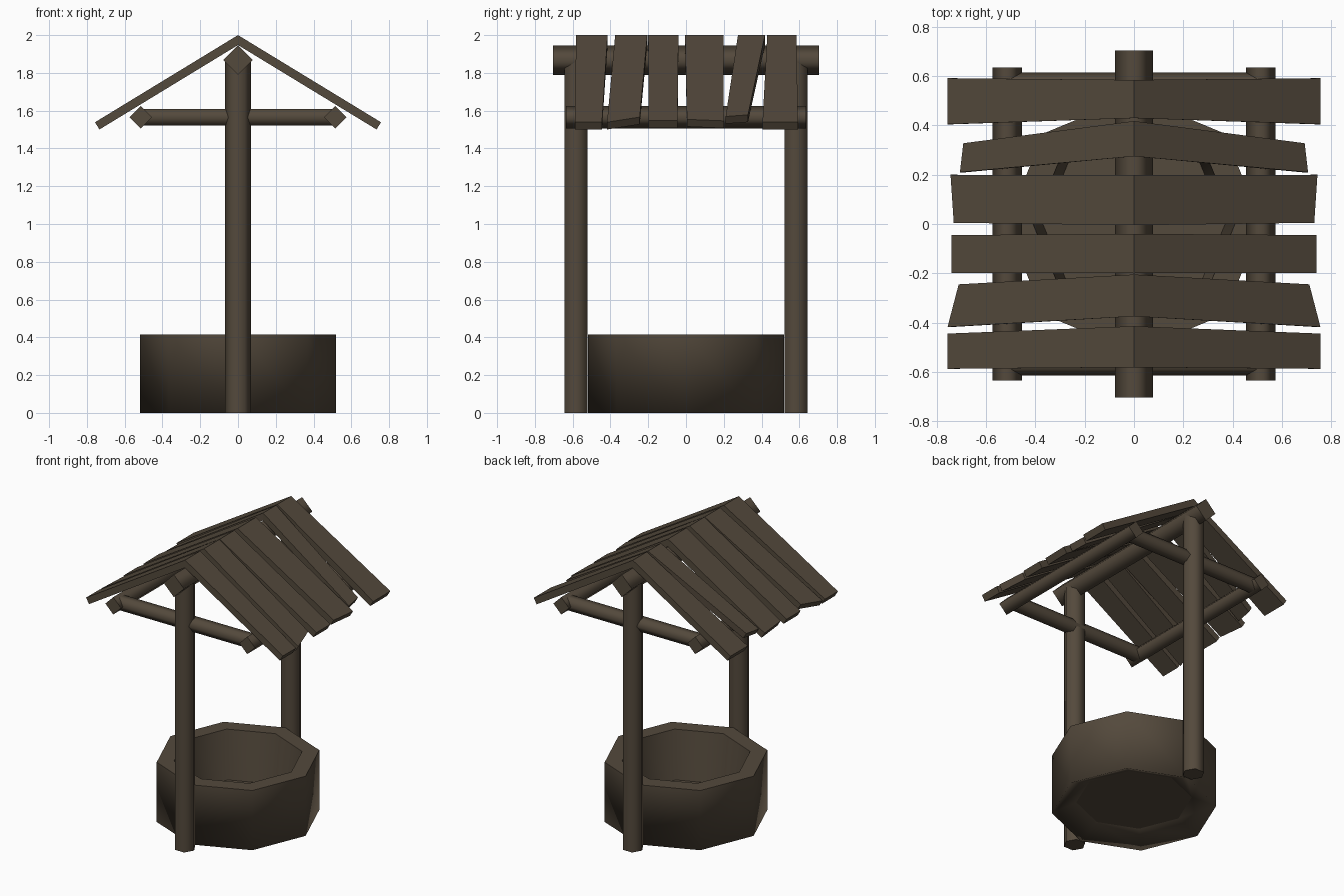
import bpy, bmesh, math
from mathutils import Vector

if "Cube" in bpy.data.objects:
    bpy.data.objects.remove(bpy.data.objects["Cube"])

wood = bpy.data.materials.new("dark_brown_wood")
wood.diffuse_color = (0.088, 0.067, 0.045, 1)
wood.use_nodes = True
wood.node_tree.nodes["Principled BSDF"].inputs["Base Color"].default_value = wood.diffuse_color


def finish(bm, name):
    bmesh.ops.recalc_face_normals(bm, faces=bm.faces)
    me = bpy.data.meshes.new(name)
    bm.to_mesh(me)
    bm.free()
    me.materials.append(wood)
    ob = bpy.data.objects.new(name, me)
    bpy.context.collection.objects.link(ob)
    return ob


def beam(name, start, end, radius, sides, side_dir, turn=0.0):
    """Straight prism with smooth sides and flat end caps."""
    a, b = Vector(start), Vector(end)
    u = Vector(side_dir)
    v = (b - a).normalized().cross(u)
    bm = bmesh.new()
    rings = []
    for p in (a, b):
        rings.append([bm.verts.new(p + radius * (math.cos(t) * u + math.sin(t) * v))
                      for t in (turn + 2 * math.pi * i / sides for i in range(sides))])
    for i in range(sides):
        j = (i + 1) % sides
        f = bm.faces.new((rings[0][i], rings[0][j], rings[1][j], rings[1][i]))
        f.smooth = True
    bm.faces.new(rings[0])
    bm.faces.new(rings[1])
    return finish(bm, name)


def lathe(name, profile, sides, smooth_spans):
    """Revolve a profile of (radius, z); first and last points close as flat discs."""
    bm = bmesh.new()
    rings = [[bm.verts.new((r * math.cos(2 * math.pi * i / sides),
                            r * math.sin(2 * math.pi * i / sides), z))
              for i in range(sides)] for r, z in profile]
    for k in range(len(rings) - 1):
        for i in range(sides):
            j = (i + 1) % sides
            f = bm.faces.new((rings[k][i], rings[k][j], rings[k + 1][j], rings[k + 1][i]))
            f.smooth = k in smooth_spans
    bm.faces.new(rings[0])
    bm.faces.new(rings[-1])
    return finish(bm, name)


# Octagonal well wall with a tapered inside and a raised floor
lathe("well_wall", [(0.37, 0.08), (0.41, 0.415), (0.52, 0.415), (0.52, 0.0), (0.365, 0.07)],
      8, {0, 2, 3})

# Posts and cross beams, front and back
for label, s in (("front", -1), ("back", 1)):
    beam(label + "_post", (0, s * 0.582, 0), (0, s * 0.582, 1.87), 0.07, 6, (1, 0, 0))
    beam(label + "_cross_beam", (-0.515, s * 0.565, 1.565), (0.515, s * 0.565, 1.565),
         0.05, 6, (0, 1, 0))

# Ridge beam and eave beams, square and set on edge
beam("ridge_beam", (0, -0.705, 1.868), (0, 0.705, 1.868), 0.078, 4, (1, 0, 0))
for label, s in (("left", -1), ("right", 1)):
    beam(label + "_eave_beam", (s * 0.515, -0.635, 1.565), (s * 0.515, 0.635, 1.565),
         0.06, 4, (1, 0, 0))

# Roof planks: ridge y range, eave y range, eave reach at low y and high y
PLANKS = [
    ((-0.582, -0.415), (-0.588, -0.445), (0.757, 0.757)),
    ((-0.375, -0.205), (-0.418, -0.245), (0.757, 0.712)),
    ((-0.200, -0.040), (-0.198, -0.045), (0.742, 0.742)),
    ((-0.005, 0.198), (0.005, 0.200), (0.732, 0.745)),
    ((0.275, 0.418), (0.210, 0.328), (0.707, 0.693)),
    ((0.430, 0.585), (0.405, 0.592), (0.757, 0.757)),
]
SLOPE = math.atan2(0.46, 0.755)
THICK = 0.045


def plank(name, s, ridge, eave, reach):
    drop = Vector((0, 0, -THICK / math.cos(SLOPE)))
    inward = Vector((-s * math.sin(SLOPE), 0, -math.cos(SLOPE))) * THICK
    top = [Vector((0, ridge[0], 2)), Vector((0, ridge[1], 2))]
    top += [Vector((s * reach[i], eave[i], 2 - reach[i] * math.tan(SLOPE))) for i in (1, 0)]
    low = [p + (drop if i < 2 else inward) for i, p in enumerate(top)]
    bm = bmesh.new()
    t = [bm.verts.new(p) for p in top]
    b = [bm.verts.new(p) for p in low]
    bm.faces.new(t)
    bm.faces.new(b)
    for i in range(4):
        j = (i + 1) % 4
        bm.faces.new((t[i], t[j], b[j], b[i]))
    finish(bm, name)


for n, (ridge, eave, reach) in enumerate(PLANKS, 1):
    for label, s in (("left", -1), ("right", 1)):
        plank(f"{label}_roof_plank_{n}", s, ridge, eave, reach)
